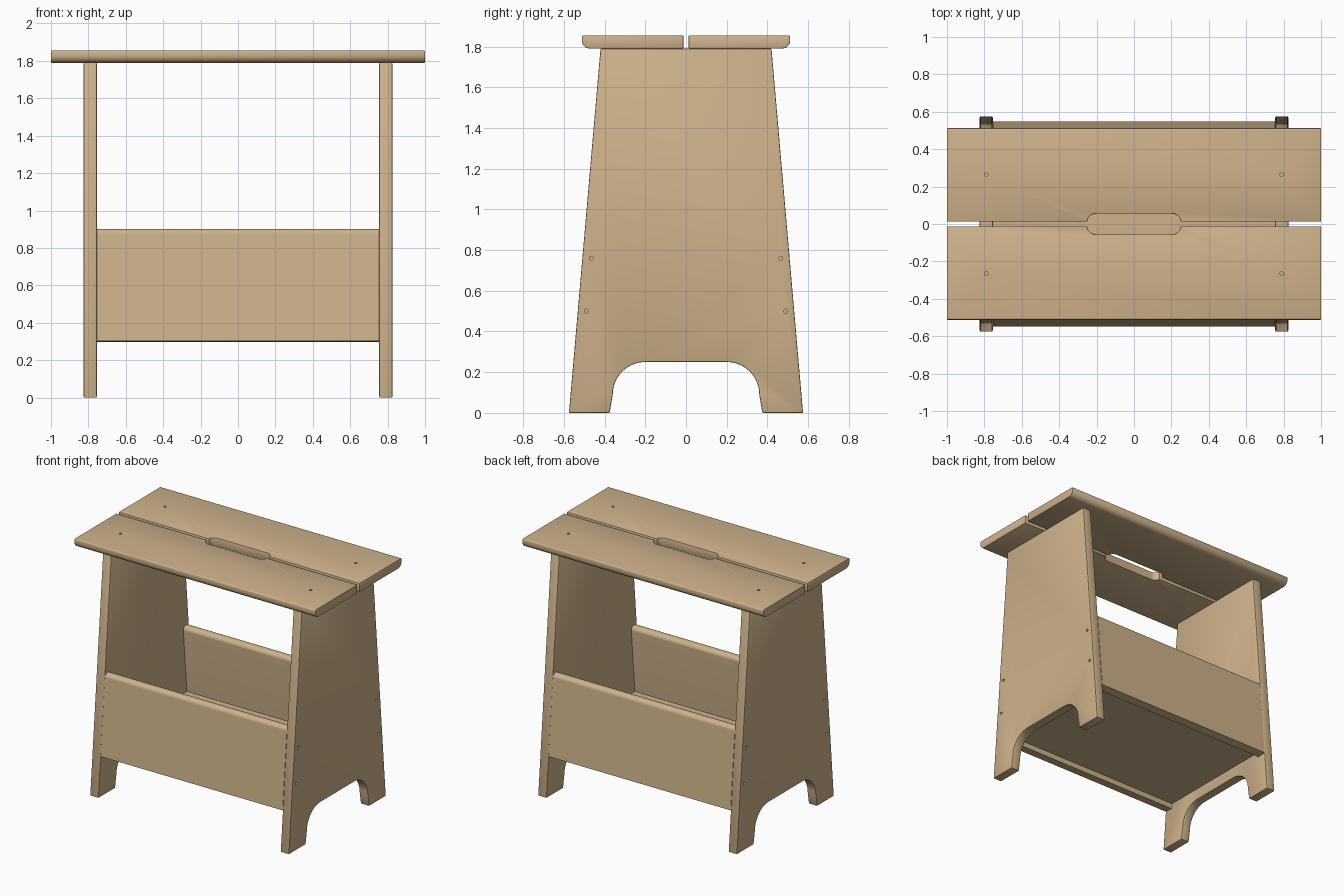
import bpy, bmesh
from math import sin, cos, pi, radians, atan2
from mathutils import Matrix, Vector

cube = bpy.data.objects.get("Cube")
if cube:
    bpy.data.objects.remove(cube, do_unlink=True)

wood = bpy.data.materials.new("light wood")
wood.use_nodes = True
colour = (0.62, 0.45, 0.26, 1)
wood.diffuse_color = colour
wood.node_tree.nodes["Principled BSDF"].inputs["Base Color"].default_value = colour

LEG_IN, LEG_OUT = 0.755, 0.825
SEAT_Z, SEAT_TOP = 1.79, 1.855
FOOT_Y, LEG_TOP_Y = 0.575, 0.42
LEAN = (FOOT_Y - LEG_TOP_Y) / SEAT_Z


def arc(cx, cy, r, start, end, n=8):
    angles = [radians(start + (end - start) * i / n) for i in range(n + 1)]
    return [(cx + r * cos(a), cy + r * sin(a)) for a in angles]


def prism(name, outline, low, high, axis="X"):
    """Extrude an outline: (y, z) along X, or (x, y) along Z."""
    place = (lambda a, b: (low, a, b)) if axis == "X" else (lambda a, b: (a, b, low))
    step = Vector((high - low, 0, 0)) if axis == "X" else Vector((0, 0, high - low))
    bm = bmesh.new()
    face = bm.faces.new([bm.verts.new(place(a, b)) for a, b in outline])
    ext = bmesh.ops.extrude_face_region(bm, geom=[face])
    moved = [v for v in ext["geom"] if isinstance(v, bmesh.types.BMVert)]
    bmesh.ops.translate(bm, vec=step, verts=moved)
    bmesh.ops.recalc_face_normals(bm, faces=bm.faces)
    mesh = bpy.data.meshes.new(name)
    bm.to_mesh(mesh)
    bm.free()
    obj = bpy.data.objects.new(name, mesh)
    bpy.context.collection.objects.link(obj)
    mesh.materials.append(wood)
    return obj


def activate(obj):
    bpy.ops.object.select_all(action="DESELECT")
    obj.select_set(True)
    bpy.context.view_layer.objects.active = obj


def cut(obj, cutter):
    mod = obj.modifiers.new("cut", "BOOLEAN")
    mod.operation, mod.object, mod.solver = "DIFFERENCE", cutter, "EXACT"
    activate(obj)
    bpy.ops.object.modifier_apply(modifier=mod.name)
    bpy.data.objects.remove(cutter, do_unlink=True)


def soften(obj, width=0.005):
    mod = obj.modifiers.new("soft edges", "BEVEL")
    mod.width, mod.segments = width, 2
    mod.limit_method, mod.angle_limit = "ANGLE", radians(40)
    activate(obj)
    bpy.ops.object.modifier_apply(modifier=mod.name)


def smooth(obj):
    activate(obj)
    bpy.ops.object.shade_smooth_by_angle(angle=radians(35))


def hole(a, b, low, high, axis):
    return prism("hole", arc(a, b, 0.01, 0, 330, 11), low, high, axis)


# Tapered end panels with an arched foot cutout and screw holes
half = [(LEG_TOP_Y, SEAT_Z), (FOOT_Y, 0), (0.375, 0)]
half += arc(0.2, 0.09, 0.16, 0, 90, 14)
leg_outline = half + [(-y, z) for y, z in reversed(half)]
for name, side in (("left_end_panel", 1), ("right_end_panel", -1)):
    low, high = sorted((side * LEG_IN, side * LEG_OUT))
    panel = prism(name, leg_outline, low, high)
    soften(panel)
    for y, z in ((0.465, 0.76), (0.49, 0.5)):
        for s in (1, -1):
            cutter = hole(s * y, z, *sorted((side * (LEG_OUT - 0.04), side * 0.9)), "X")
            cut(panel, cutter)
    smooth(panel)

# Seat boards with a rounded lower outer edge, hand slot and screw holes
board = [(0.013, SEAT_Z)]
board += arc(0.472, SEAT_Z + 0.04, 0.04, -90, 0)
board += arc(0.502, SEAT_TOP - 0.01, 0.01, 0, 90, 4) + [(0.013, SEAT_TOP)]
slot = []
for cx, cy, a in ((0.205, 0.01, 0), (-0.205, 0.01, 90), (-0.205, -0.01, 180), (0.205, -0.01, 270)):
    slot += arc(cx, cy, 0.045, a, a + 90)
for name, side in (("back_seat_board", 1), ("front_seat_board", -1)):
    seat = prism(name, [(side * y, z) for y, z in board], -1, 1)
    cut(seat, prism("slot", slot, 1.7, 1.95, "Z"))
    soften(seat, 0.004)
    for x in (0.79, -0.79):
        cut(seat, hole(x, side * 0.265, SEAT_TOP - 0.04, 1.95, "Z"))
    smooth(seat)

# Leaning side rails with rounded tops, flush with the end panel edges
THICK, HEIGHT = 0.068, 0.605
rail = [(0, 0), (0, HEIGHT - 0.03)]
rail += arc(-0.03, HEIGHT - 0.03, 0.03, 0, 90)
rail += arc(-THICK + 0.03, HEIGHT - 0.03, 0.03, 90, 180) + [(-THICK, 0)]
tilt = Matrix.Rotation(atan2(LEAN, 1), 2)
foot = Vector((FOOT_Y - LEAN * 0.302, 0.302))
rail = [foot + tilt @ Vector(p) for p in rail]
for name, side in (("back_rail", 1), ("front_rail", -1)):
    obj = prism(name, [(side * p.x, p.y) for p in rail], -LEG_IN, LEG_IN)
    smooth(obj)

# Bottom shelf between the rails
low, high = 0.335, 0.4
edge = FOOT_Y - THICK
shelf = [(edge - LEAN * low, low), (edge - LEAN * high, high)]
shelf += [(-y, z) for y, z in reversed(shelf)]
prism("bottom_shelf", shelf, -LEG_IN, LEG_IN)
